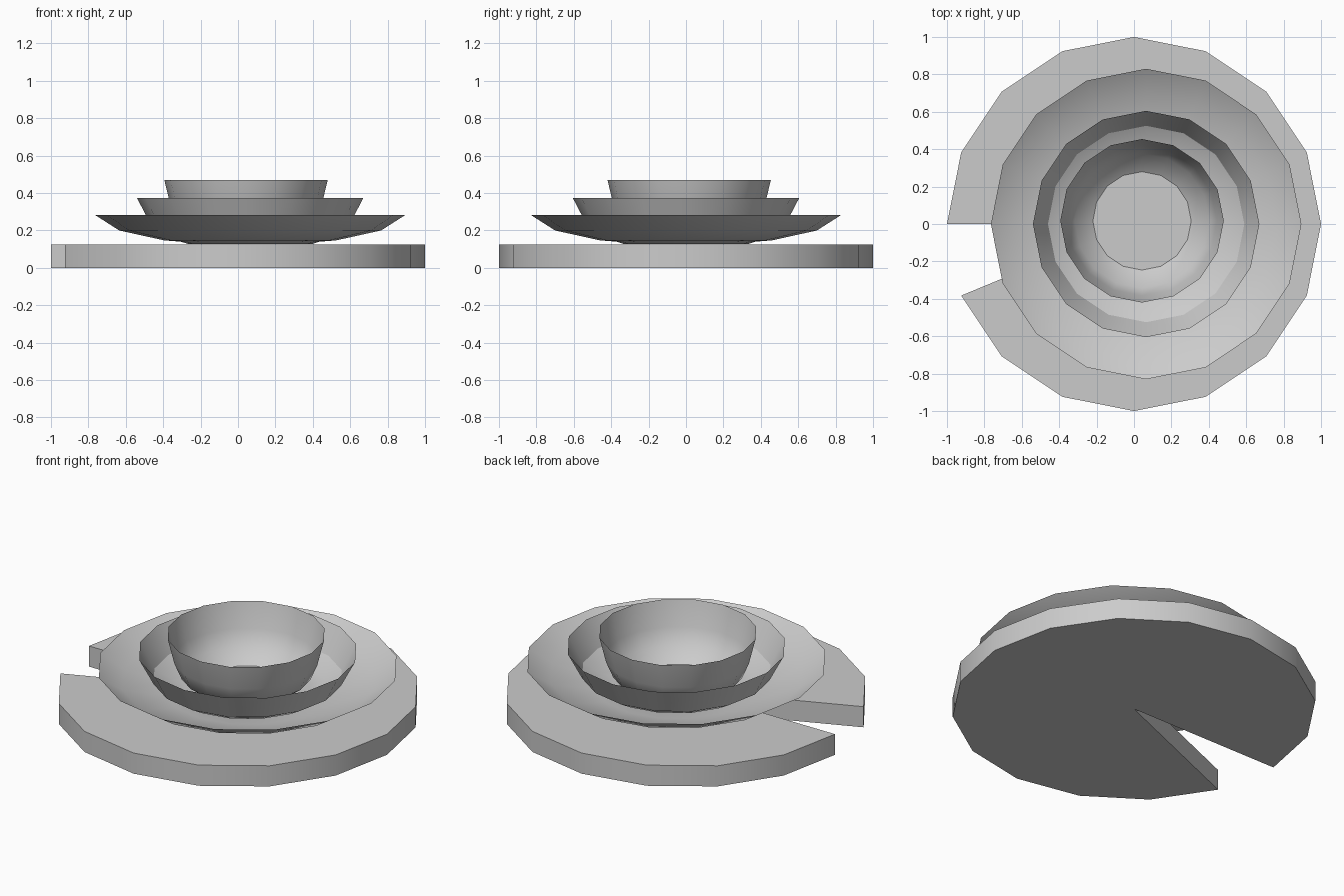
import bpy, bmesh, math

if "Cube" in bpy.data.objects:
    bpy.data.objects.remove(bpy.data.objects["Cube"])

SIDES = 16


def ring_point(i, r):
    a = 2 * math.pi * i / SIDES
    return r * math.cos(a), r * math.sin(a)


def finish(name, bm, location=(0, 0, 0)):
    bmesh.ops.recalc_face_normals(bm, faces=bm.faces[:])
    mesh = bpy.data.meshes.new(name)
    bm.to_mesh(mesh)
    bm.free()
    ob = bpy.data.objects.new(name, mesh)
    ob.location = location
    bpy.context.collection.objects.link(ob)
    bpy.ops.object.select_all(action='DESELECT')
    ob.select_set(True)
    bpy.context.view_layer.objects.active = ob
    bpy.ops.object.shade_smooth_by_angle(angle=math.radians(32))
    return ob


def dish(name, profile, x, y):
    """Thin open dish: (radius, height) profile from floor to rim."""
    bm = bmesh.new()
    rings = [[bm.verts.new((*ring_point(i, r), z)) for i in range(SIDES)]
             for r, z in profile]
    bm.faces.new(rings[0][::-1])
    for low, high in zip(rings, rings[1:]):
        for i in range(SIDES):
            j = (i + 1) % SIDES
            bm.faces.new((low[i], low[j], high[j], high[i]))
    # Normals point outwards
    return finish(name, bm, (x, y, 0))


# Round place mat with one wedge left out
bm = bmesh.new()
outline = [(0, 0)] + [ring_point(i, 1) for i in range(-7, SIDES // 2 + 1)]
mat_face = bm.faces.new([bm.verts.new((x, y, 0)) for x, y in outline])
extruded = bmesh.ops.extrude_face_region(bm, geom=[mat_face], use_keep_orig=True)
top = [v for v in extruded['geom'] if isinstance(v, bmesh.types.BMVert)]
bmesh.ops.translate(bm, verts=top, vec=(0, 0, 0.125))
finish("place_mat", bm)

# Stacked dishes: wide plate, shallow bowl, deep bowl
dish("plate", [(0.33, 0.127), (0.37, 0.14), (0.46, 0.147), (0.70, 0.20), (0.83, 0.283)],
     0.065, 0)
dish("shallow_bowl", [(0.35, 0.15), (0.43, 0.165), (0.525, 0.22), (0.605, 0.373)],
     0.065, 0)
dish("deep_bowl", [(0.263, 0.155), (0.36, 0.225), (0.40, 0.32), (0.437, 0.47)],
     0.043, 0.017)
